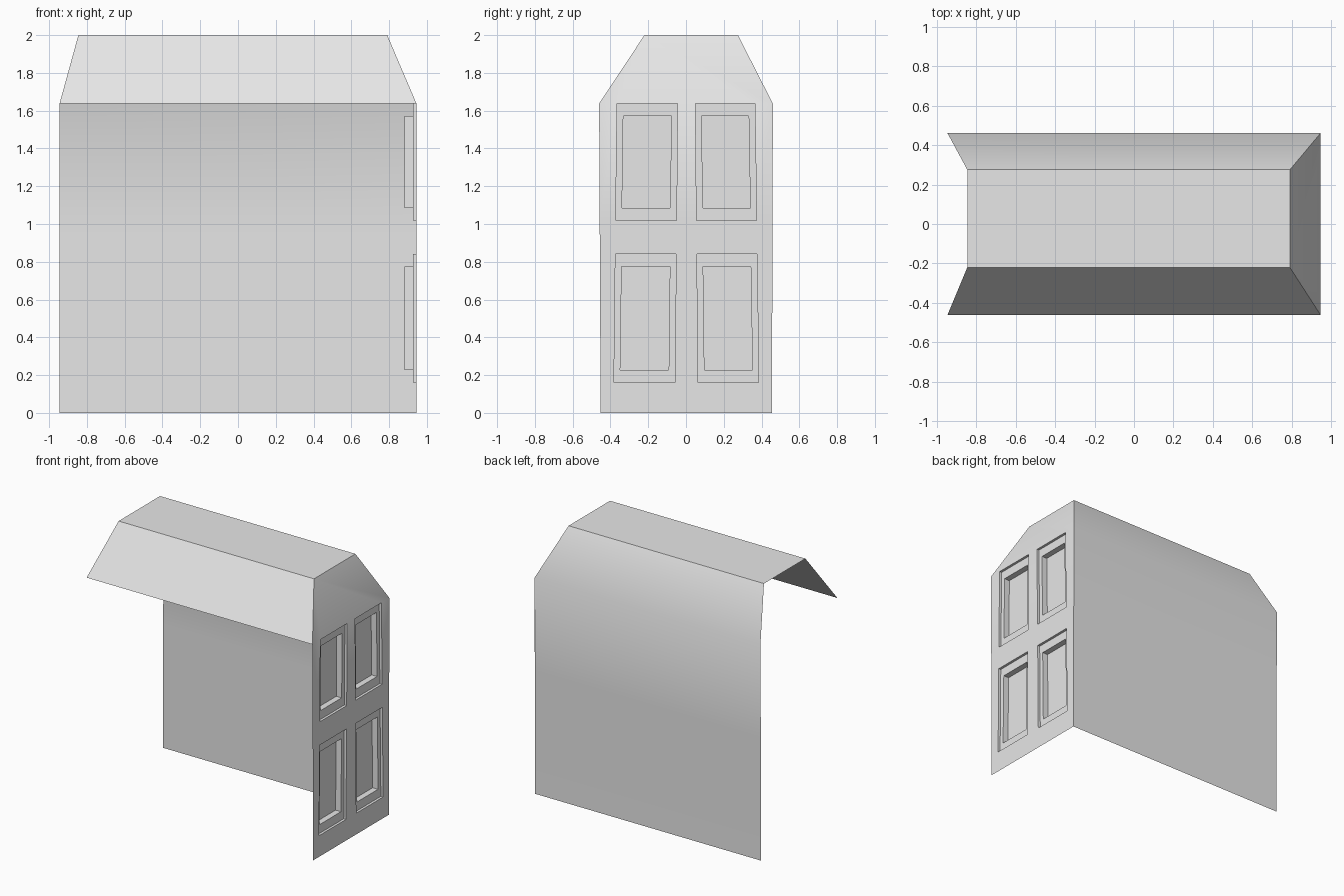
import bpy, bmesh

cube = bpy.data.objects.get("Cube")
if cube:
    bpy.data.objects.remove(cube, do_unlink=True)

grey = bpy.data.materials.new("plain_grey")
grey.use_nodes = True
grey.diffuse_color = (0.8, 0.8, 0.8, 1)
grey.node_tree.nodes["Principled BSDF"].inputs["Base Color"].default_value = grey.diffuse_color

EAVE, END_X = 1.637, 0.945


def finish(bm, name):
    """Turn a bmesh into a smooth object with sharp corners."""
    mesh = bpy.data.meshes.new(name)
    bm.to_mesh(mesh)
    bm.free()
    mesh.materials.append(grey)
    obj = bpy.data.objects.new(name, mesh)
    bpy.context.collection.objects.link(obj)
    bpy.ops.object.select_all(action="DESELECT")
    obj.select_set(True)
    bpy.context.view_layer.objects.active = obj
    bpy.ops.object.shade_smooth_by_angle(angle=0.55)
    return obj


# Back wall and roof: a profile (y, z, x start, x end) swept along x
profile = [
    (0.455, 0, -END_X, END_X),
    (0.455, 0.93, -END_X, END_X),
    (0.46, EAVE, -END_X, END_X),
    (0.275, 2, -0.845, 0.79),
    (-0.22, 2, -0.845, 0.79),
    (-0.46, EAVE, -END_X, END_X),
]
bm = bmesh.new()
rows = [[bm.verts.new((x, y, z)) for x in (x0, x1)] for y, z, x0, x1 in profile]
for low, high in zip(rows, rows[1:]):
    bm.faces.new((low[1], low[0], high[0], high[1]))
finish(bm, "back_wall_and_roof")

# End wall: a grid whose columns lean slightly, with four stepped panels
bm = bmesh.new()
heights = (0, 0.16, 0.842, 1.018, EAVE)
top_y = (-0.46, -0.365, -0.045, 0.05, 0.365, 0.46)
foot_y = (-0.452, -0.383, -0.06, 0.066, 0.387, 0.455)
grid = []
for z in heights:
    t = z / EAVE
    grid.append([bm.verts.new((END_X, b + (a - b) * t, z)) for a, b in zip(top_y, foot_y)])


def bridge(outer, inner):
    for i in range(4):
        j = (i + 1) % 4
        bm.faces.new((outer[i], outer[j], inner[j], inner[i]))


def stepped_panel(rim):
    """Shallow outer recess, a ledge, then a deeper inner recess."""
    signs = ((1, 1), (-1, 1), (-1, -1), (1, -1))
    for x, dy, dz in ((0.926, 0, 0), (0.926, 0.033, 0.066), (0.881, 0, 0)):
        ring = [bm.verts.new((x, v.co.y + sy * dy, v.co.z + sz * dz))
                for v, (sy, sz) in zip(rim, signs)]
        bridge(rim, ring)
        rim = ring
    bm.faces.new(rim)


for r in range(len(heights) - 1):
    for c in range(len(top_y) - 1):
        cell = (grid[r][c], grid[r][c + 1], grid[r + 1][c + 1], grid[r + 1][c])
        if r in (1, 3) and c in (1, 3):
            stepped_panel(cell)
        else:
            bm.faces.new(cell)

# Sloping hip above the end wall
ridge = [bm.verts.new((0.79, y, 2)) for y in (0.275, -0.22)]
bm.faces.new(grid[-1] + ridge)
finish(bm, "end_wall")
